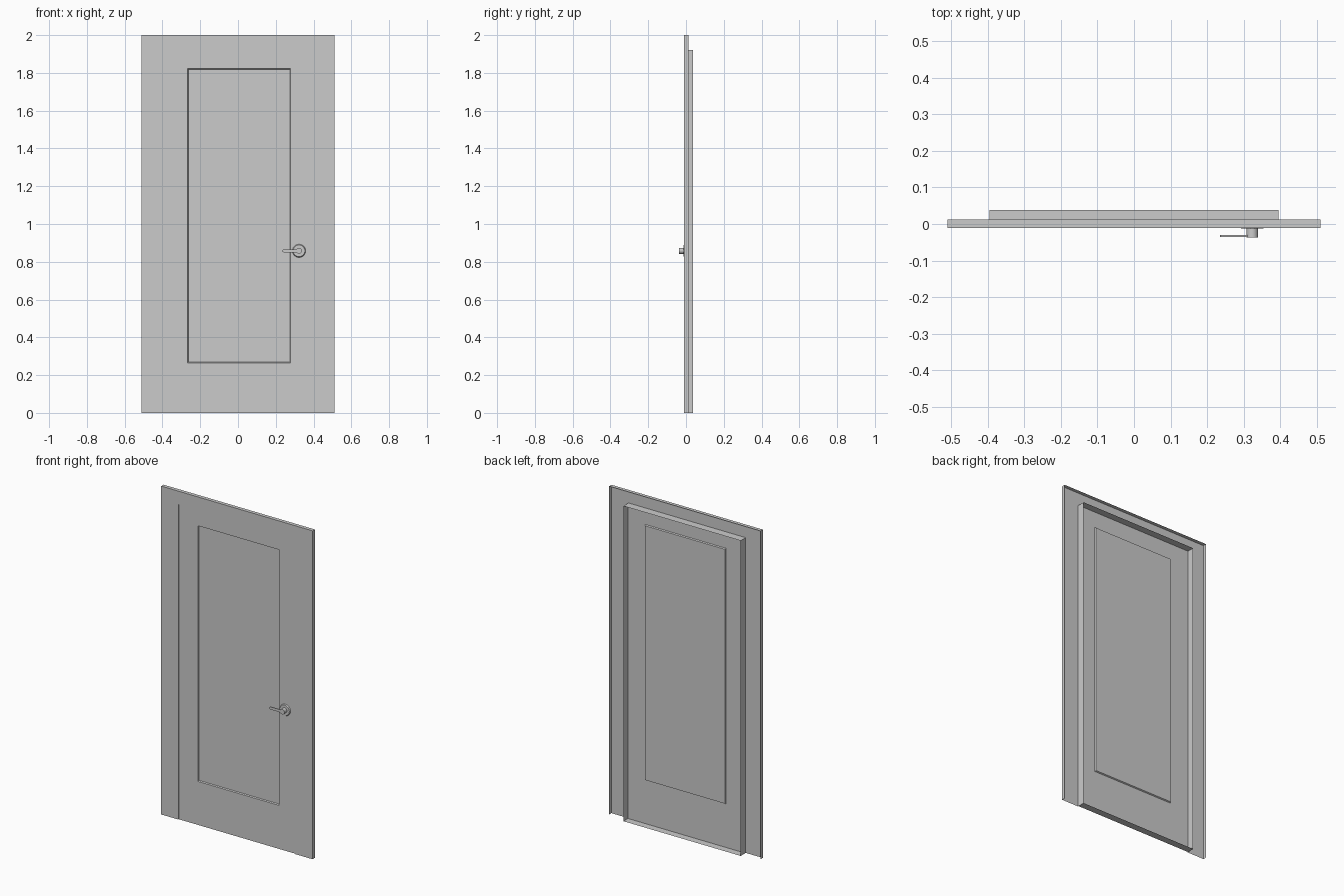
import bpy, bmesh, math
from mathutils import Matrix, Vector

if "Cube" in bpy.data.objects:
    bpy.data.objects.remove(bpy.data.objects["Cube"])


def finish(name, bm):
    mesh = bpy.data.meshes.new(name)
    bm.to_mesh(mesh)
    bm.free()
    obj = bpy.data.objects.new(name, mesh)
    bpy.context.collection.objects.link(obj)
    return obj


def stepped_sheet(name, steps, closed):
    """Bridge rectangles (x0, x1, z0, z1, y); open ones have no bottom side."""
    bm = bmesh.new()
    loops = [[bm.verts.new((x, y, z)) for x, z in
              ((x0, z0), (x0, z1), (x1, z1), (x1, z0))]
             for x0, x1, z0, z1, y in steps]
    for a, b in zip(loops, loops[1:]):
        for i in range(4 if closed else 3):
            j = (i + 1) % 4
            bm.faces.new((b[i], b[j], a[j], a[i]))
    if closed:
        bm.faces.new(loops[-1][::-1])
    return finish(name, bm)


def disc(name, x, z, y_back, y_front, r_back, r_front, sides=32):
    """Round solid whose axis runs front to back."""
    bm = bmesh.new()
    bmesh.ops.create_cone(
        bm, cap_ends=True, segments=sides, radius1=r_back, radius2=r_front,
        depth=y_back - y_front,
        matrix=Matrix.Translation((x, (y_back + y_front) / 2, z))
        @ Matrix.Rotation(math.pi / 2, 4, 'X'))
    obj = finish(name, bm)
    bpy.context.view_layer.objects.active = obj
    obj.select_set(True)
    bpy.ops.object.shade_smooth_by_angle(angle=math.radians(35))
    obj.select_set(False)
    return obj


FRONT, LEAF = -0.0105, -0.006
HX, HZ = 0.323, 0.858

# Flat surround, open at the back, with turned side and top edges
stepped_sheet("door_surround", [
    (-0.51, 0.51, 0, 2, 0.012),
    (-0.51, 0.51, 0, 2, FRONT),
    (-0.395, 0.395, 0, 1.92, FRONT),
    (-0.395, 0.395, 0, 1.92, LEAF)], closed=False)

# Door leaf with deep rear rim and sunken front panel
stepped_sheet("door_leaf", [
    (-0.395, 0.395, 0, 1.92, 0.038),
    (-0.395, 0.395, 0, 1.92, LEAF),
    (-0.267, 0.279, 0.265, 1.822, LEAF),
    (-0.263, 0.275, 0.269, 1.818, LEAF + 0.007)], closed=True)

# Handle rose and hub
disc("handle_rose", HX, HZ, LEAF, -0.012, 0.035, 0.031)
disc("handle_hub", HX, HZ, -0.011, -0.037, 0.0155, 0.0155)

# Lever with a rounded free end
bm = bmesh.new()
r, end = 0.008, 0.243
outline = [(HX, HZ + r)]
outline += [(end + r * math.cos(a), HZ + r * math.sin(a))
            for a in (math.pi / 2 + math.pi * k / 8 for k in range(9))]
outline += [(HX, HZ - r)]
face = bm.faces.new([bm.verts.new((x, -0.035, z)) for x, z in outline])
ext = bmesh.ops.extrude_face_region(bm, geom=[face])
bmesh.ops.translate(bm, vec=Vector((0, 0.005, 0)), verts=[
    v for v in ext["geom"] if isinstance(v, bmesh.types.BMVert)])
bmesh.ops.recalc_face_normals(bm, faces=bm.faces[:])
finish("handle_lever", bm)
